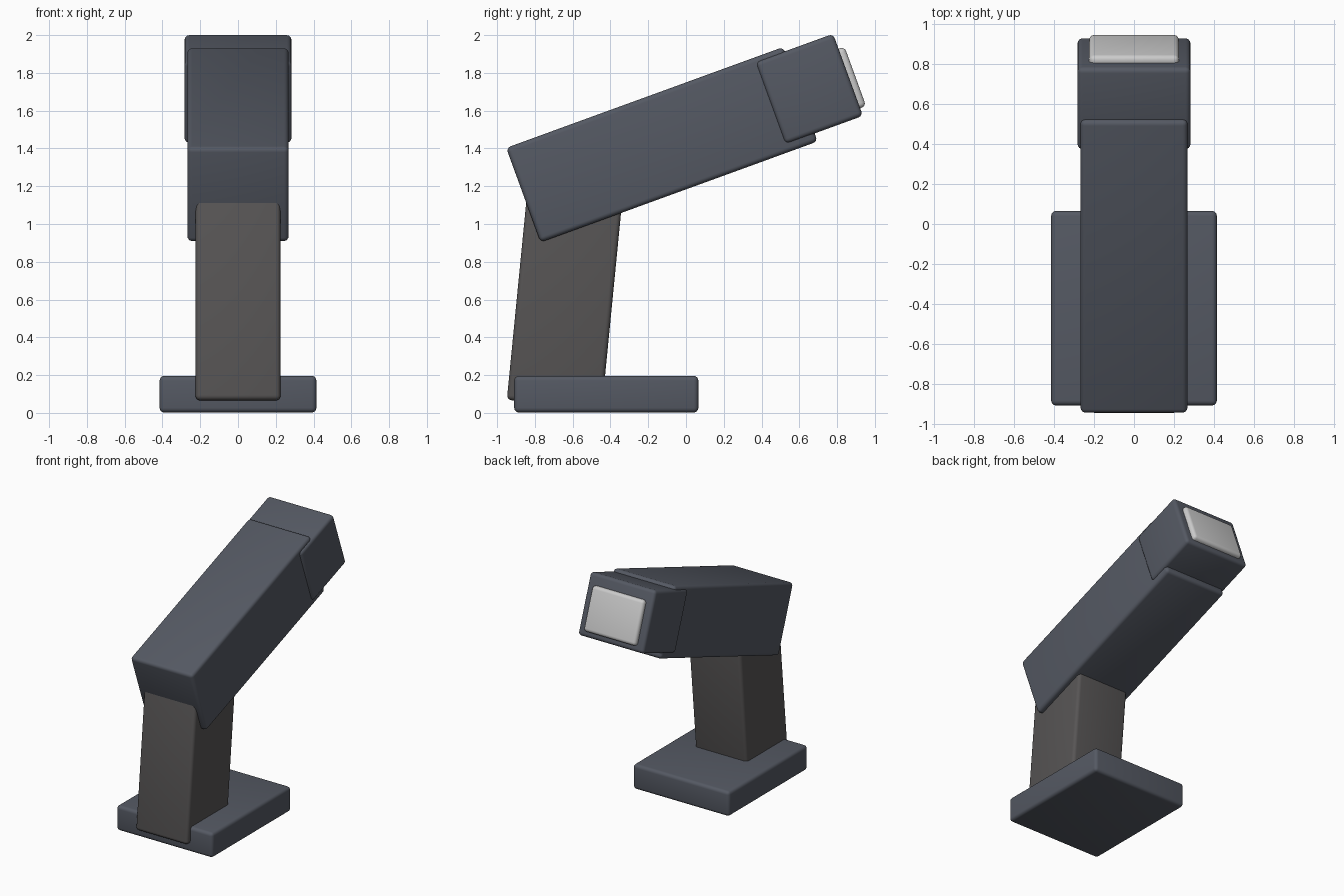
import bpy
from math import radians
from mathutils import Matrix, Vector

if "Cube" in bpy.data.objects:
    bpy.data.objects.remove(bpy.data.objects["Cube"])


def material(name, rgb):
    m = bpy.data.materials.new(name)
    m.diffuse_color = (*rgb, 1)
    m.use_nodes = True
    m.node_tree.nodes["Principled BSDF"].inputs["Base Color"].default_value = m.diffuse_color
    return m


slate = material("slate", (0.09, 0.10, 0.125))
rubber = material("rubber", (0.095, 0.09, 0.09))
glass = material("glass", (0.8, 0.82, 0.82))


def rounded_box(name, center, size, tilt, mat, radius=0.025):
    """Bevelled box, tilted about x by the given degrees."""
    bpy.ops.mesh.primitive_cube_add(size=1, location=center)
    ob = bpy.context.object
    ob.name = name
    ob.scale = size
    bpy.ops.object.transform_apply(location=False, rotation=False, scale=True)
    ob.rotation_euler.x = radians(tilt)
    bevel = ob.modifiers.new("rounded edges", 'BEVEL')
    bevel.width = radius
    bevel.segments = 4
    bpy.ops.object.modifier_apply(modifier=bevel.name)
    ob.data.materials.append(mat)
    bpy.ops.object.shade_smooth_by_angle(angle=radians(35))
    return ob


TILT = 20
head_center = Vector((0, 0.6525, 1.715))

# Foot plate and leaning grip
rounded_box("base", (0, -0.422, 0.099), (0.83, 0.975, 0.194), 0, slate)
rounded_box("handle", (0, -0.641, 0.617), (0.45, 0.505, 1.15), -5.6, rubber)

# Main body and the slightly wider head at its far end
rounded_box("body", (0, -0.1275, 1.42), (0.536, 1.561, 0.532), TILT, slate)
rounded_box("head", head_center, (0.566, 0.437, 0.462), TILT, slate)

# Window set into the end of the head
offset = Matrix.Rotation(radians(TILT), 3, 'X') @ Vector((0, 0.212, -0.021))
rounded_box("window", head_center + offset, (0.45, 0.08, 0.335), TILT, glass)
